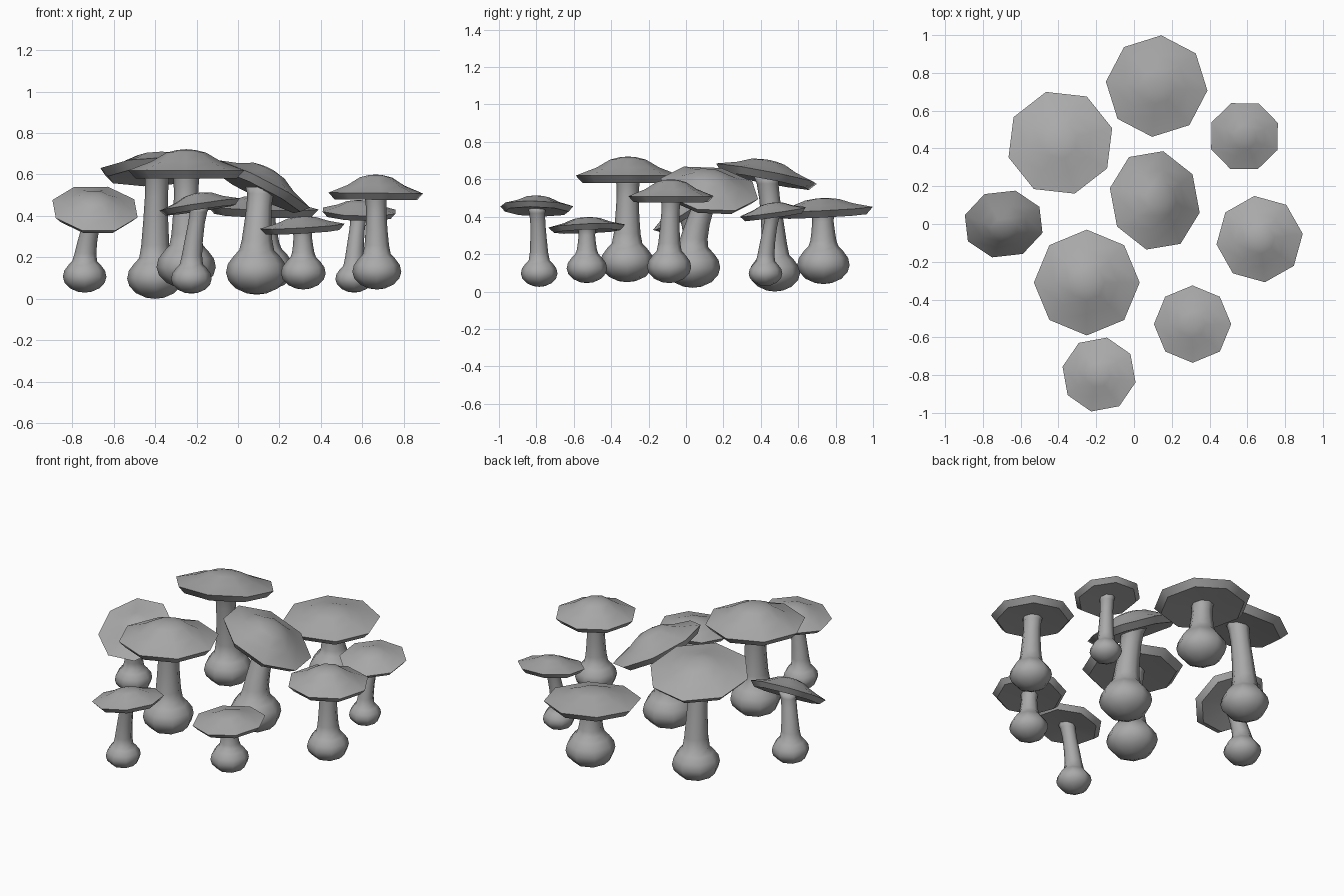
import bpy, bmesh, math
from mathutils import Vector

if "Cube" in bpy.data.objects:
    bpy.data.objects.remove(bpy.data.objects["Cube"], do_unlink=True)

SIDES = 8
grey = bpy.data.materials.new("plain_grey")
grey.use_nodes = True
COLOUR = (0.4, 0.4, 0.4, 1)
grey.diffuse_color = COLOUR
grey.node_tree.nodes["Principled BSDF"].inputs["Base Color"].default_value = COLOUR


def skin(name, rings, start=None, end=None, turn=0.0):
    """Skin rings of (centre, radius, u axis, v axis), closing both ends."""
    bm = bmesh.new()
    loops = []
    for centre, radius, u, v in rings:
        loop = []
        for i in range(SIDES):
            a = turn + math.tau * i / SIDES
            loop.append(bm.verts.new(centre + radius * (u * math.cos(a) + v * math.sin(a))))
        loops.append(loop)
    for low, high in zip(loops, loops[1:]):
        for i in range(SIDES):
            j = (i + 1) % SIDES
            bm.faces.new((low[i], low[j], high[j], high[i]))
    for tip, loop in ((start, loops[0]), (end, loops[-1])):
        if tip is None:
            bm.faces.new(loop)
        else:
            peak = bm.verts.new(tip)
            for i in range(SIDES):
                bm.faces.new((loop[i], loop[(i + 1) % SIDES], peak))
    bmesh.ops.recalc_face_normals(bm, faces=bm.faces)
    mesh = bpy.data.meshes.new(name)
    bm.to_mesh(mesh)
    bm.free()
    mesh.materials.append(grey)
    obj = bpy.data.objects.new(name, mesh)
    bpy.context.collection.objects.link(obj)
    return obj


# Ring heights and radii, as shares of the bulb radius
BULB = [(0.04, 0.32), (0.2, 0.68), (0.45, 0.92), (0.72, 1), (1.0, 0.94), (1.26, 0.75), (1.45, 0.57)]
# Stem rings: share of the way up to the cap, radius as a share of the bulb radius
STEM = [(0.15, 0.5), (0.4, 0.45), (0.7, 0.41), (0.9, 0.43), (1.0, 0.5)]


def make_stem(name, base, bulb, top):
    base, top = Vector(base), Vector(top)
    u, v = Vector((1, 0, 0)), Vector((0, 1, 0))
    rings = [(base + Vector((0, 0, h * bulb)), r * bulb, u, v) for h, r in BULB]
    neck = rings[-1][0]
    for t, r in STEM:
        centre = neck.lerp(top, t ** 1.4)
        centre.z = neck.z + (top.z - neck.z) * t
        rings.append((centre, r * bulb, u, v))
    obj = skin(name, rings, start=base)
    obj.data.polygons.foreach_set("use_smooth", [True] * len(obj.data.polygons))


# Cap underside and lip, then the brim up to the dome: (radius, height)
UNDERSIDE = [(0.25, -0.09), (0.87, -0.14), (1.0, 0)]
BRIM = [(0.6, 0.42), (0.34, 0.84), (0.16, 0.96)]


def make_cap(name, centre, radius, peak, slope, turn):
    centre = Vector(centre)
    n = Vector((-slope[0], -slope[1], 1)).normalized()
    u = Vector((1, 0, slope[0])).normalized()
    v = n.cross(u)
    rings = [(centre + n * h * radius, r * radius, u, v) for r, h in UNDERSIDE]
    rings += [(centre + n * h * peak, r * radius, u, v) for r, h in BRIM]
    obj = skin(name, rings, end=centre + n * peak, turn=math.radians(turn))
    bpy.ops.object.select_all(action="DESELECT")
    obj.select_set(True)
    bpy.context.view_layer.objects.active = obj
    bpy.ops.object.shade_smooth_by_angle(angle=math.radians(50))


# Name, bulb base, bulb radius, cap centre, cap radius, dome height, slope, turn
MUSHROOMS = [
    ("back", (0.13, 0.735, 0.04), 0.14, (0.12, 0.73, 0.44), 0.27, 0.06, (-0.03, 0.05), 85),
    ("back_right", (-0.4, 0.475, 0), 0.135, (-0.39, 0.43, 0.63), 0.285, 0.075, (0.05, -0.19), 61),
    ("back_left", (0.56, 0.425, 0.03), 0.09, (0.585, 0.465, 0.425), 0.19, 0.05, (-0.03, 0.14), 67),
    ("centre", (0.09, 0.035, 0.02), 0.148, (0.11, 0.125, 0.55), 0.27, 0.09, (-0.5, -0.13), 76),
    ("left", (0.67, -0.09, 0.045), 0.118, (0.665, -0.08, 0.51), 0.23, 0.09, (-0.01, 0), 97),
    ("right", (-0.74, 0.05, 0.03), 0.105, (-0.69, 0, 0.435), 0.215, 0.07, (-0.06, 0.62), 75),
    ("middle_front", (-0.25, -0.315, 0.05), 0.143, (-0.25, -0.31, 0.62), 0.28, 0.102, (0, 0), 90),
    ("front_left", (0.315, -0.53, 0.045), 0.108, (0.31, -0.53, 0.35), 0.205, 0.048, (0.06, 0.04), 90),
    ("front", (-0.225, -0.785, 0.025), 0.098, (-0.185, -0.797, 0.455), 0.2, 0.057, (0.15, -0.03), 78),
]

for place, base, bulb, cap, radius, peak, slope, turn in MUSHROOMS:
    make_stem(place + "_mushroom_stem", base, bulb, (cap[0], cap[1], cap[2] - 0.04 * radius))
    make_cap(place + "_mushroom_cap", cap, radius, peak, slope, turn)
